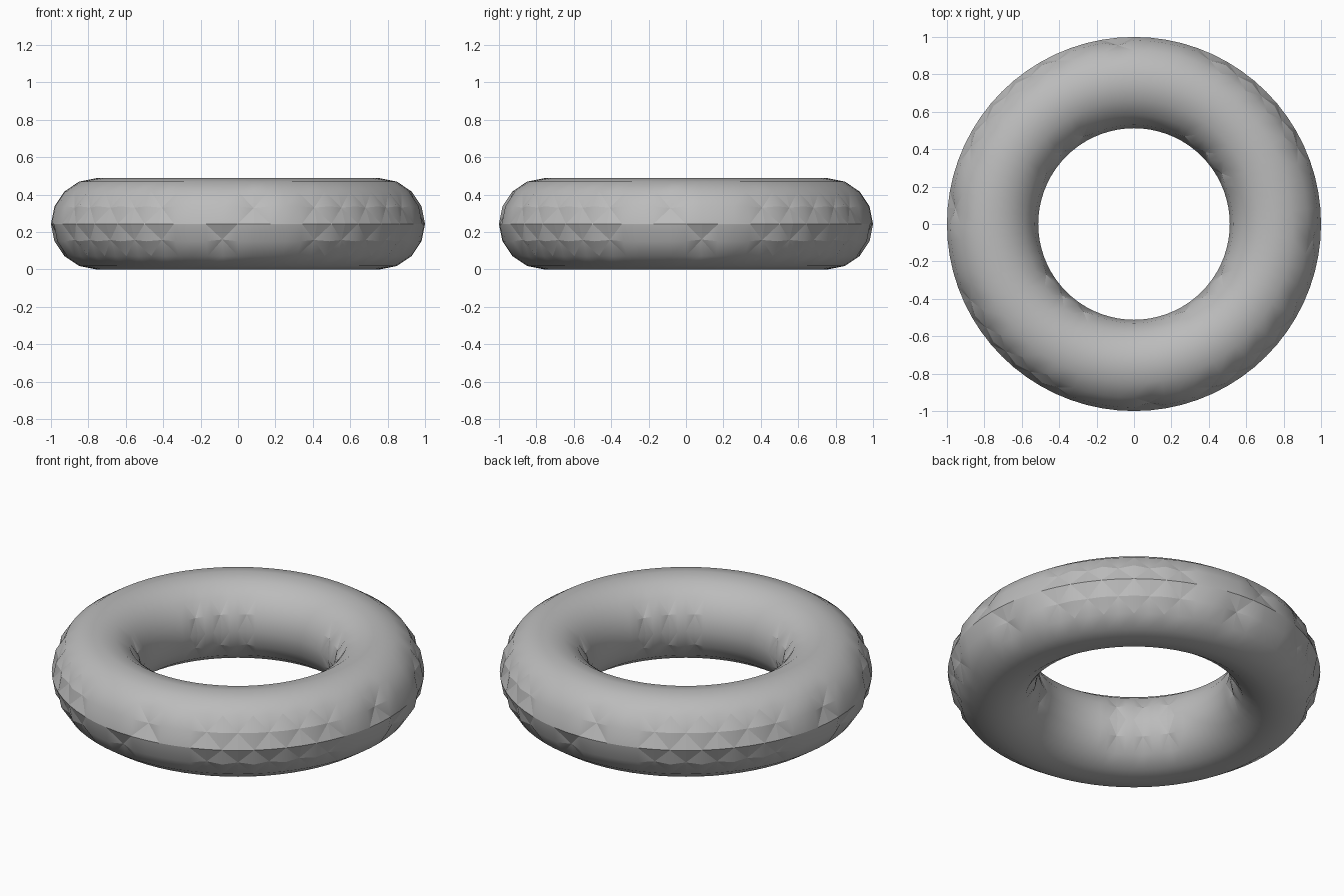
import bpy, bmesh, math

cube = bpy.data.objects.get("Cube")
if cube:
    bpy.data.objects.remove(cube, do_unlink=True)

MAJOR, MINOR, MID = 0.756, 0.244, 0.244
SEGS, SIDES = 72, 16          # 5 degree steps around, 22.5 degree steps across

# One grey material
grey = bpy.data.materials.new("grey")
grey.use_nodes = True
grey.diffuse_color = (0.5, 0.5, 0.5, 1)
bsdf = grey.node_tree.nodes["Principled BSDF"]
bsdf.inputs["Base Color"].default_value = (0.5, 0.5, 0.5, 1)
bsdf.inputs["Roughness"].default_value = 0.7


def ring_point(deg, side, depth=0.0):
    """Point on the ring surface, pushed in by depth."""
    a = math.radians(deg)
    b = 2 * math.pi * side / SIDES
    r = MAJOR + (MINOR - depth) * math.cos(b)
    return r * math.cos(a), r * math.sin(a), MID + (MINOR - depth) * math.sin(b)


def dent_depth(deg, side):
    """Small chipped dents on the diagonals and beside the four flat spots."""
    from_diagonal = abs(deg % 90 - 45)
    if side in (1, SIDES - 1):
        if from_diagonal <= 20 and deg % 10 == 5:
            return 0.018
        upper = deg in (275, 355, 95, 175)
        lower = deg in (265, 5, 85, 185)
        if (side == 1 and upper) or (side == SIDES - 1 and lower):
            return 0.025
    if side in (SIDES // 2 - 1, SIDES // 2 + 1):
        if from_diagonal <= 15 and deg % 15 == 0:
            return 0.012
    return 0.0


# Ring body
bm = bmesh.new()
grid, dented = [], set()
for i in range(SEGS):
    deg = i * 360 // SEGS
    row = []
    for j in range(SIDES):
        depth = dent_depth(deg, j)
        v = bm.verts.new(ring_point(deg, j, depth))
        if depth:
            dented.add(v)
        row.append(v)
    grid.append(row)
for i in range(SEGS):
    a, b = grid[i], grid[(i + 1) % SEGS]
    for j in range(SIDES):
        k = (j + 1) % SIDES
        bm.faces.new((a[j], b[j], b[k], a[k]))

# Cut the faces round each dent into triangles so it reads as a chip
bmesh.ops.triangulate(bm, faces=[f for f in bm.faces if dented & set(f.verts)])
bmesh.ops.recalc_face_normals(bm, faces=bm.faces)

# Smooth shading, with creases along the outer equator and in the dents
equator = {row[0] for row in grid}
for f in bm.faces:
    f.smooth = True
for e in bm.edges:
    if set(e.verts) <= equator or dented & set(e.verts):
        e.smooth = False

mesh = bpy.data.meshes.new("ring")
bm.to_mesh(mesh)
bm.free()
mesh.materials.append(grey)
ring = bpy.data.objects.new("ring", mesh)
bpy.context.collection.objects.link(ring)
